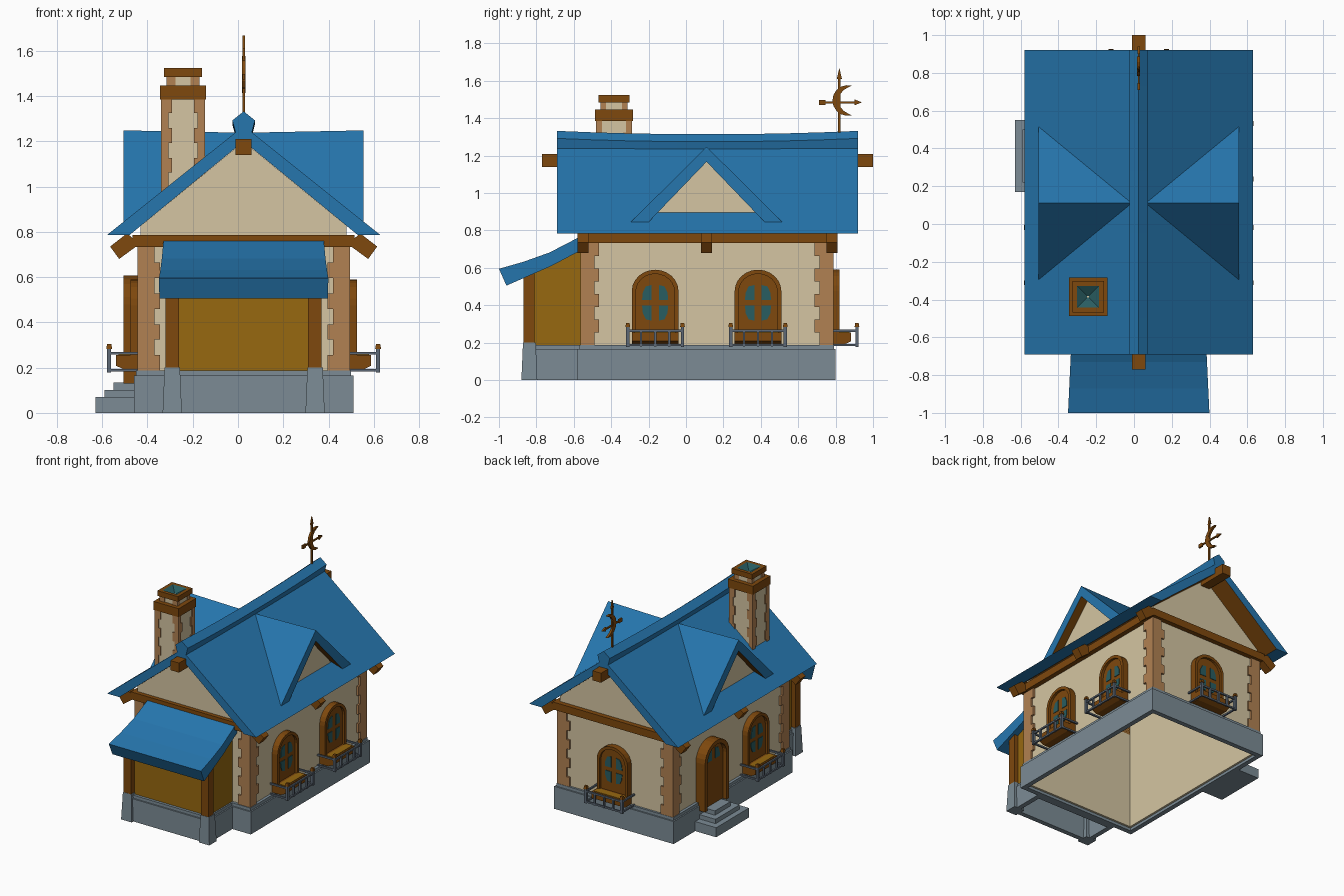
import bpy, bmesh, math
from mathutils import Matrix, Vector

if "Cube" in bpy.data.objects:
    bpy.data.objects.remove(bpy.data.objects["Cube"])

MID = 0.025  # x of the house's centre plane


def colour(name, r, g, b):
    m = bpy.data.materials.new(name)
    m.use_nodes = True
    m.diffuse_color = (r, g, b, 1)
    m.node_tree.nodes["Principled BSDF"].inputs["Base Color"].default_value = (r, g, b, 1)
    return m


BLUE = colour("roof blue", 0.019, 0.18, 0.42)
CREAM = colour("plaster cream", 0.66, 0.56, 0.36)
BROWN = colour("timber brown", 0.21, 0.065, 0.004)
TAN = colour("corner stone tan", 0.44, 0.22, 0.085)
GREY = colour("base stone grey", 0.2, 0.26, 0.3)
OCHRE = colour("ochre boards", 0.31, 0.14, 0.005)
TEAL = colour("teal glass", 0.022, 0.11, 0.12)
IRON = colour("railing iron", 0.11, 0.14, 0.18)

ORDER = {"x": lambda u, v, w: (w, u, v), "y": lambda u, v, w: (u, w, v), "z": lambda u, v, w: (u, v, w)}


def prism(axis, pts, a, b, scale=1, centre=None):
    return axis, pts, a, b, scale, centre


def box(x0, x1, y0, y1, z0, z1, scale=1):
    return prism("z", [(x0, y0), (x1, y0), (x1, y1), (x0, y1)], z0, z1, scale)


def ring(x0, x1, y0, y1, z0, z1, t):
    return [box(x0, x1, y0, y0 + t, z0, z1), box(x0, x1, y1 - t, y1, z0, z1),
            box(x0, x0 + t, y0 + t, y1 - t, z0, z1), box(x1 - t, x1, y0 + t, y1 - t, z0, z1)]


def part(name, mats, solids, mirror=None, at=None, rule=None, cuts=(), tweak=None):
    """Join extruded profiles into one object, optionally mirrored in x and set on a wall."""
    mats = mats if isinstance(mats, list) else [mats]
    bm = bmesh.new()
    for axis, pts, a, b, s, c in solids:
        n = len(pts)
        c = c or (sum(p[0] for p in pts) / n, sum(p[1] for p in pts) / n)
        end = [(c[0] + (u - c[0]) * s, c[1] + (v - c[1]) * s) for u, v in pts]
        for flip in ([False] if mirror is None else [False, True]):
            def vert(p, w):
                x, y, z = ORDER[axis](p[0], p[1], w)
                return bm.verts.new((2 * mirror - x if flip else x, y, z))
            lo, hi = [vert(p, a) for p in pts], [vert(p, b) for p in end]
            bm.faces.new(lo)
            bm.faces.new(hi)
            for i in range(n):
                j = (i + 1) % n
                bm.faces.new((lo[i], lo[j], hi[j], hi[i]))
    for y in cuts:
        bmesh.ops.bisect_plane(bm, geom=bm.verts[:] + bm.edges[:] + bm.faces[:],
                               plane_co=(0, y, 0), plane_no=(0, 1, 0))
    if tweak:
        for v in bm.verts:
            tweak(v.co)
    bmesh.ops.recalc_face_normals(bm, faces=bm.faces[:])
    if rule:
        for f in bm.faces:
            f.material_index = rule(f.normal)
    me = bpy.data.meshes.new(name)
    bm.to_mesh(me)
    bm.free()
    for m in mats:
        me.materials.append(m)
    ob = bpy.data.objects.new(name, me)
    bpy.context.scene.collection.objects.link(ob)
    if at:
        ob.matrix_world = Matrix.Translation((at[1], at[2], 0)) @ Matrix.Rotation(math.radians(at[0]), 4, "Z")
    return ob


def soffit(n):
    return 1 if -0.95 < n.z < -0.1 else 0


# Plinth, porch plinth and steps
part("plinth", GREY, ring(-0.46, 0.51, -0.58, 0.80, 0, 0.165, 0.035)
     + ring(-0.45, 0.50, -0.57, 0.79, 0.165, 0.187, 0.03))
part("porch_plinth", GREY, ring(-0.31, 0.36, -0.86, -0.575, 0, 0.165, 0.035)
     + ring(-0.30, 0.35, -0.85, -0.56, 0.165, 0.187, 0.04))
part("porch_footing", GREY, [box(0.298, 0.383, -0.88, -0.795, 0, 0.20, 0.8)], mirror=MID)
part("steps", GREY, [box(-0.63 + 0.04 * i, -0.45, 0.17 + 0.05 * i, 0.55 - 0.05 * i, 0.035 * i, 0.07 + 0.032 * i)
                     for i in range(3)])

# Walls with gables, wall plates
part("side_wall", CREAM, [box(0.46, 0.48, -0.55, 0.775, 0.02, 0.82)], mirror=MID)
gable = [(-0.43, 0.02), (0.48, 0.02), (0.48, 0.826), (MID, 1.199), (-0.43, 0.826)]
part("gable_wall", CREAM, [prism("y", gable, -0.55, -0.53), prism("y", gable, 0.755, 0.775)])
part("wall_plate", BROWN, ring(-0.465, 0.515, -0.58, 0.81, 0.732, 0.787, 0.05))

# Corner stones
def quoins(x, y0, y1, z0, z1, rows, short, long, t):
    h = (z1 - z0) / rows
    out = []
    for i in range(rows):
        a, b = (short, long) if i % 2 else (long, short)
        for y, d in ((y0, 1), (y1, -1)):
            L = [(x, y), (x - a, y), (x - a, y + d * t), (x - t, y + d * t), (x - t, y + d * b), (x, y + d * b)]
            out.append(prism("z", L, z0 + i * h, z0 + (i + 1) * h))
    return out


part("corner_stones", TAN, quoins(0.495, -0.565, 0.788, 0.187, 0.732, 8, 0.075, 0.1, 0.025), mirror=MID)

# Main roof, ridge cap, ridge beam and rafter tails
part("main_roof", [BLUE, BROWN], [prism("y", [(-0.58, 0.785), (MID, 1.268), (0.63, 0.785),
     (0.53, 0.785), (MID, 1.2), (-0.48, 0.785)], -0.69, 0.92)], rule=soffit)


def sag(co):
    co.z += 0.018 * (abs(co.y - 0.115) / 0.8) ** 2 - 0.018


part("ridge_cap", BLUE, [prism("y", [(MID, 1.332), (0.075, 1.292), (0.06, 1.235), (-0.01, 1.235), (-0.025, 1.292)],
     -0.69, 0.92)], cuts=[-0.5, -0.3, -0.05, 0.28, 0.53, 0.73], tweak=sag)
part("ridge_beam", BROWN, [box(-0.01, 0.06, -0.77, 1.0, 1.14, 1.21)])
tail = [(0.49, 0.75), (0.54, 0.793), (0.615, 0.735), (0.575, 0.68), (0.5, 0.735)]
part("rafter_tails", BROWN, [prism("y", tail, y - 0.03, y + 0.03) for y in (-0.55, 0.11, 0.78)], mirror=MID)

# Dormers
dormer = [(-0.295, 0.845), (0.11, 1.248), (0.515, 0.845), (0.42, 0.845), (0.11, 1.167), (-0.20, 0.845)]
part("dormer_roof", [BLUE, BROWN], [prism("x", dormer, 0.555, 0.05, 0.01, (0.11, 1.238))], mirror=MID, rule=soffit)
part("dormer_wall", CREAM, [prism("x", [(-0.19, 0.86), (0.41, 0.86), (0.11, 1.172)], 0.47, 0.492)], mirror=MID)

# Chimney
CX, CY = -0.243, -0.385


def square(r, z0, z1):
    return box(CX - r, CX + r, CY - r, CY + r, z0, z1)


part("chimney_shaft", CREAM, [square(0.09, 0.93, 1.40), square(0.068, 1.43, 1.49)])
part("chimney_stones", TAN, quoins(CX + 0.097, CY - 0.097, CY + 0.097, 0.93, 1.39, 7, 0.032, 0.048, 0.01)
     + quoins(CX + 0.073, CY - 0.073, CY + 0.073, 1.44, 1.487, 1, 0.03, 0.04, 0.01), mirror=CX)
part("chimney_band", BROWN, [square(0.102, 1.385, 1.447)])
cap = part("chimney_cap", [BROWN, TEAL], [square(0.083, 1.485, 1.523)])
bm = bmesh.new()
bm.from_mesh(cap.data)
top = max(bm.faces, key=lambda f: f.calc_center_median().z)
bmesh.ops.inset_region(bm, faces=[top], thickness=0.036)
flue = bmesh.ops.poke(bm, faces=[top])
flue["verts"][0].co.z -= 0.036
for f in flue["faces"]:
    f.material_index = 1
bm.to_mesh(cap.data)
bm.free()

# Porch
part("porch_side", OCHRE, [prism("x", [(-0.83, 0.185), (-0.55, 0.185), (-0.55, 0.7), (-0.83, 0.57)],
     0.32, 0.34)], mirror=MID)
part("porch_front", OCHRE, [box(-0.27, 0.32, -0.83, -0.81, 0.185, 0.575)])
part("porch_posts", BROWN, [box(0.31, 0.37, -0.87, -0.81, 0.19, 0.59)], mirror=MID)


def flare(co):
    co.x = MID + (co.x - MID) * (1 + 0.06 * (-0.55 - co.y) / 0.45)


part("porch_roof", BLUE, [prism("x", [(-1.0, 0.595), (-0.87, 0.632), (-0.73, 0.682), (-0.55, 0.775), (-0.55, 0.70),
     (-0.72, 0.61), (-0.96, 0.505)], -0.328, 0.378)], tweak=flare)


# Arched windows and door, built facing the front and turned onto each wall
def arch(w, z0, z1, rise):
    curve = [(w * math.cos(math.pi * i / 12), z1 - rise + rise * math.sin(math.pi * i / 12)) for i in range(13)]
    return [(w, z0)] + curve + [(-w, z0)]


def opening(name, at, w, z0, z1, depth, rim):
    frame = arch(w, z0, z1, w * 0.92) + arch(w - rim, z0, z1 - rim, (w - rim) * 0.92)[::-1]
    part(name + "_frame", BROWN, [prism("y", frame, -depth, 0.01)], at=at)
    part(name + "_panel", BROWN, [prism("y", arch(w - rim, z0, z1 - rim, (w - rim) * 0.92), -depth * 0.6, 0.01)], at=at)


def panes(name, at, depth, rows):
    shape = [(0.02, 0.015), (0.07, 0.015), (0.066, 0.055), (0.05, 0.088), (0.02, 0.095)]
    part(name, TEAL, [prism("y", [(u, z + s * v) for u, v in shape], -depth - 0.004, -depth + 0.003)
                      for z, s in rows], mirror=0, at=at)


def balcony(at):
    part("flower_box", BROWN, [prism("x", [(0, 0.19), (-0.07, 0.19), (-0.108, 0.208), (-0.108, 0.255), (0, 0.255)],
                                     -0.125, 0.125)], at=at)
    part("flower_box_soil", OCHRE, [box(-0.11, 0.11, -0.098, -0.046, 0.25, 0.259)], at=at)
    rails = [box(-0.15, 0.15, -0.145, -0.133, z, z + 0.012) for z in (0.182, 0.258)]
    posts = [box(u - 0.006, u + 0.006, -0.146, -0.132, 0.18, 0.265) for u in (-0.075, 0, 0.075)]
    part("balcony_front_rail", IRON, rails + posts, at=at)
    sides = [box(0.14, 0.152, -0.14, 0, z, z + 0.012) for z in (0.182, 0.258)]
    part("balcony_side_rail", IRON, sides + [box(0.137, 0.155, -0.148, -0.13, 0.178, 0.285)], mirror=0, at=at)
    part("balcony_knobs", BROWN, [box(0.133, 0.159, -0.152, -0.126, 0.283, 0.305, 0.7)], mirror=0, at=at)


for at in ((90, 0.48, -0.165), (90, 0.48, 0.385), (-90, -0.43, -0.165), (180, MID, 0.775)):
    opening("window", at, 0.125, 0.19, 0.59, 0.045, 0.022)
    panes("window_panes", at, 0.027, [(0.413, 1), (0.413, -1)])
    balcony(at)

door = (-90, -0.43, 0.36)
opening("door", door, 0.14, 0.13, 0.607, 0.075, 0.03)
panes("door_panes", door, 0.045, [(0.445, 1)])

# Weather vane with a crescent and arrow
VY, VZ = 0.82, 1.485
part("vane_pole", BROWN, [box(MID - 0.006, MID + 0.006, VY - 0.006, VY + 0.006, 1.29, 1.62),
     prism("x", [(VY - 0.014, 1.61), (VY + 0.014, 1.61), (VY, 1.668)], MID - 0.005, MID + 0.005)])
part("vane_arrow", BROWN, [box(MID - 0.005, MID + 0.005, 0.73, 0.91, VZ - 0.005, VZ + 0.005),
     box(MID - 0.006, MID + 0.006, 0.71, 0.747, VZ - 0.013, VZ + 0.013),
     prism("x", [(0.9, VZ - 0.016), (0.94, VZ), (0.9, VZ + 0.016)], MID - 0.006, MID + 0.006)])
outer = [(0.865 + 0.082 * math.cos(a), VZ + 0.01 + 0.082 * math.sin(a))
         for a in [math.radians(75 + 21 * i) for i in range(11)]]
inner = [(0.89 + 0.073 * math.cos(a), VZ + 0.01 + 0.073 * math.sin(a))
         for a in [math.radians(270 - 20 * i) for i in range(1, 9)]]
part("vane_crescent", BROWN, [prism("x", outer + inner, MID - 0.008, MID + 0.008)])
